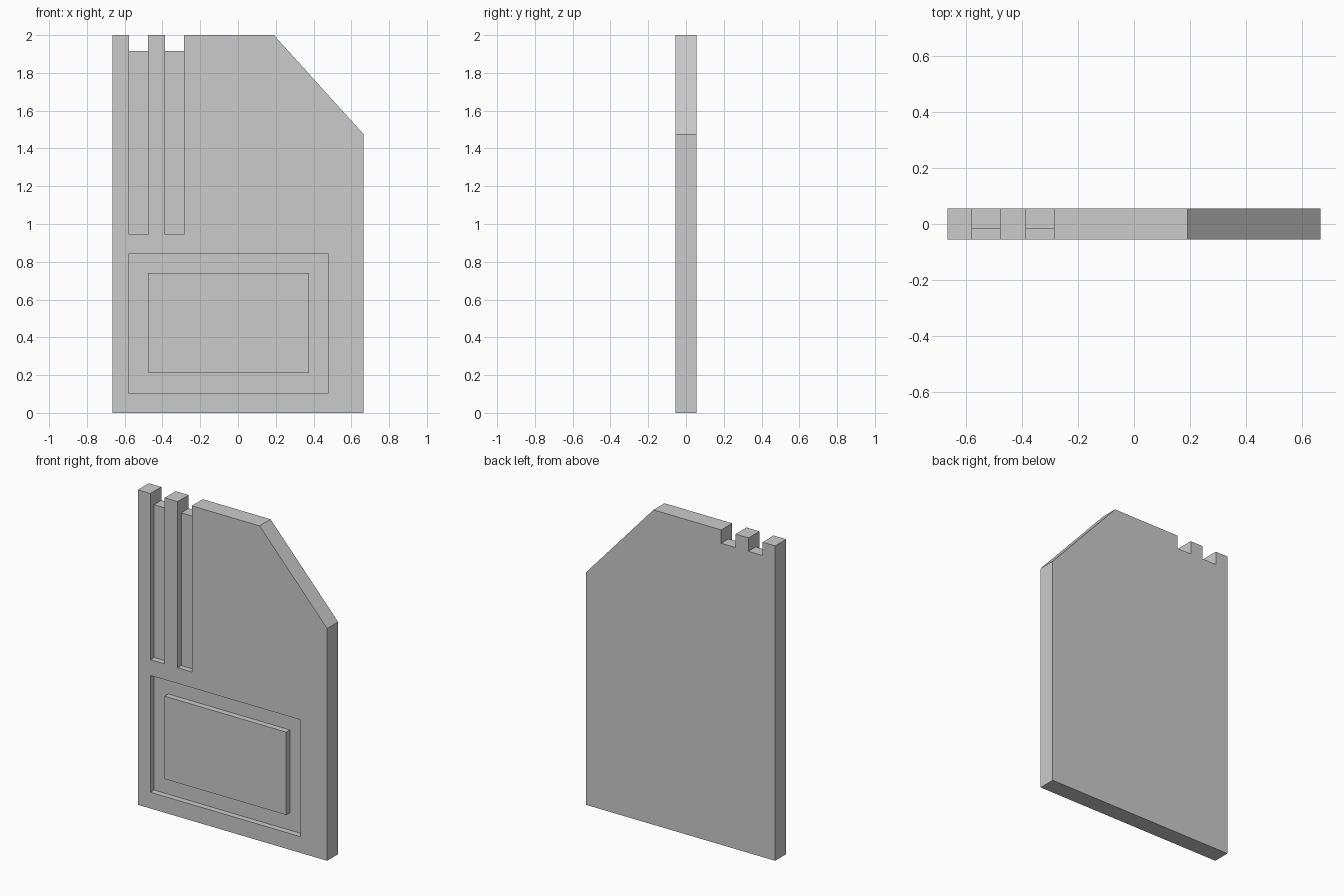
import bpy, bmesh
from mathutils import Vector

if "Cube" in bpy.data.objects:
    bpy.data.objects.remove(bpy.data.objects["Cube"])

FRONT, BACK, FLOOR = -0.055, 0.055, -0.018


def prism(name, points, offset):
    """Extrude a flat polygon (3D points) along an offset vector."""
    bm = bmesh.new()
    face = bm.faces.new([bm.verts.new(p) for p in points])
    ext = bmesh.ops.extrude_face_region(bm, geom=[face], use_keep_orig=True)
    verts = [g for g in ext["geom"] if isinstance(g, bmesh.types.BMVert)]
    bmesh.ops.translate(bm, verts=verts, vec=Vector(offset))
    bmesh.ops.recalc_face_normals(bm, faces=bm.faces)
    mesh = bpy.data.meshes.new(name)
    bm.to_mesh(mesh)
    bm.free()
    obj = bpy.data.objects.new(name, mesh)
    bpy.context.collection.objects.link(obj)
    return obj


def plate(name, outline, y0, y1):
    return prism(name, [(x, y0, z) for x, z in outline], (0, y1 - y0, 0))


def rect(x0, x1, z0, z1):
    return [(x0, z0), (x1, z0), (x1, z1), (x0, z1)]


def cut(target, cutter):
    cutter.hide_render = True
    mod = target.modifiers.new("cut", "BOOLEAN")
    mod.operation = "DIFFERENCE"
    mod.solver = "EXACT"
    mod.object = cutter
    bpy.context.view_layer.objects.active = target
    bpy.ops.object.modifier_apply(modifier=mod.name)
    bpy.data.objects.remove(cutter)


# Door slab with one sloping top corner
slab = plate("door_slab", [(-0.665, 0), (0.665, 0), (0.665, 1.475),
                           (0.19, 2), (-0.665, 2)], FRONT, BACK)

# Two vertical grooves that break through the slab at the top
groove_section = [(-0.1, 0.945), (FLOOR, 0.945), (FLOOR, 1.915),
                  (0.1, 1.915), (0.1, 2.1), (-0.1, 2.1)]
for x0, x1 in ((-0.577, -0.477), (-0.386, -0.286)):
    cut(slab, prism("groove_cutter", [(x0, y, z) for y, z in groove_section],
                    (x1 - x0, 0, 0)))

# Rectangular recess in the lower half
cut(slab, plate("recess_cutter", rect(-0.577, 0.477, 0.103, 0.845), -0.1, FLOOR))

# Raised centre panel, flush with the front of the slab
plate("raised_panel", rect(-0.477, 0.377, 0.214, 0.74), FRONT, FLOOR + 0.004)
